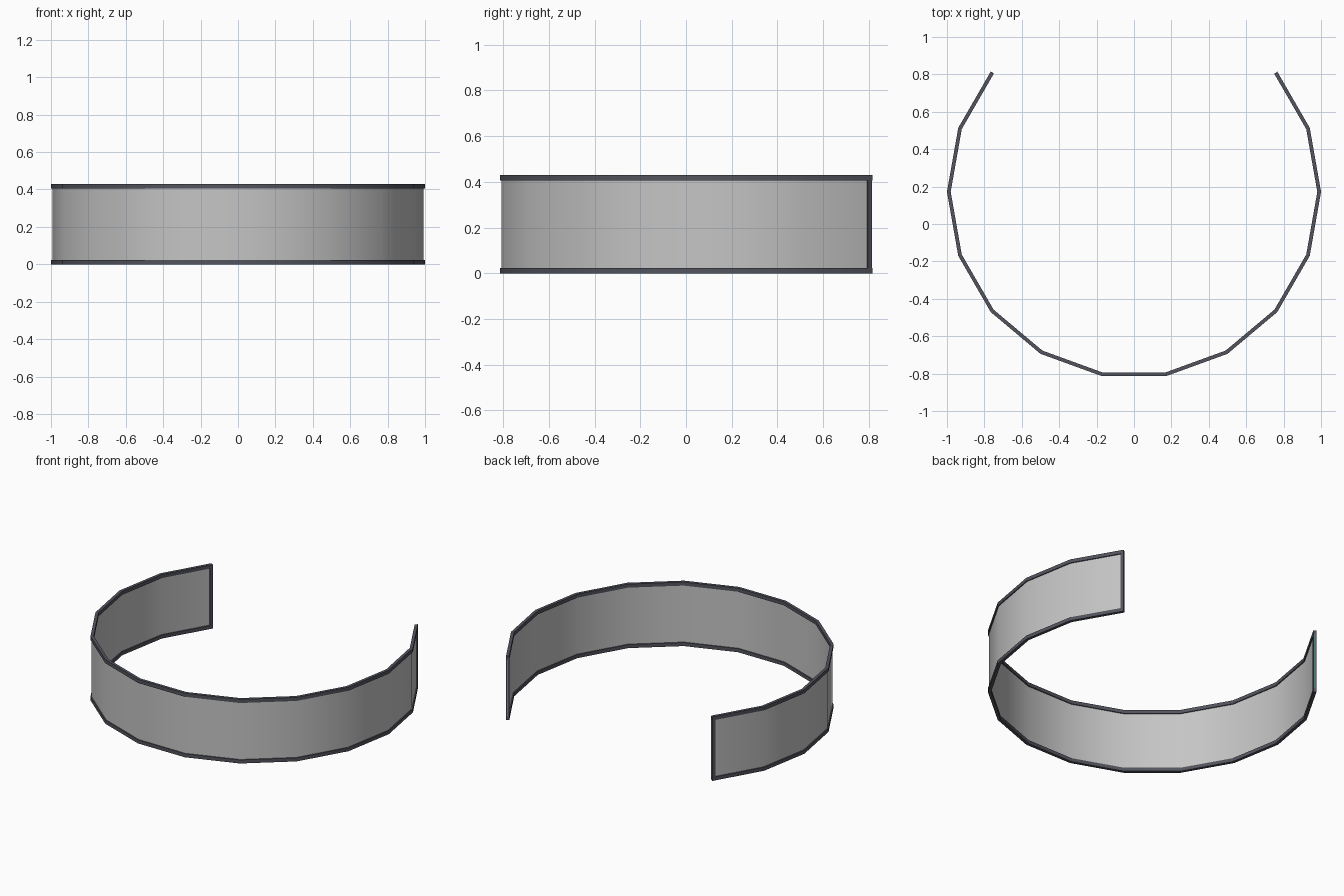
import bpy, bmesh, math
from mathutils import Vector

if "Cube" in bpy.data.objects:
    bpy.data.objects.remove(bpy.data.objects["Cube"])

R, CY, H = 0.99, 0.172, 0.43      # ring radius, ring centre y, height
W, T = 0.01, 0.024                # half width and height of the frame bars


def material(name, col):
    m = bpy.data.materials.new(name)
    m.diffuse_color = (*col, 1)
    m.use_nodes = True
    m.node_tree.nodes["Principled BSDF"].inputs["Base Color"].default_value = m.diffuse_color
    return m


dark = material("dark slate", (0.085, 0.088, 0.11))
grey = material("pale grey", (0.56, 0.56, 0.56))
teal = material("teal", (0.05, 0.30, 0.28))


def arc(r):
    # 18-sided ring with four sides left open at the back
    pts = []
    for i in range(14):
        a = math.radians(-220 + 20 * i)
        pts.append(Vector((r * math.cos(a), CY + r * math.sin(a), 0)))
    return pts


def sweep(name, section, mat, closed=True):
    # sweep a (radius, z) section along the arc
    bm = bmesh.new()
    rails = [[bm.verts.new((p.x, p.y, z)) for p in arc(r)] for r, z in section]
    n = len(rails)
    for k in range(n if closed else n - 1):
        a, b = rails[k], rails[(k + 1) % n]
        for i in range(13):
            bm.faces.new((a[i], a[i + 1], b[i + 1], b[i]))
    if closed:
        bm.faces.new([r[0] for r in rails])
        bm.faces.new([r[-1] for r in rails])
        bmesh.ops.recalc_face_normals(bm, faces=bm.faces)
    return finish(name, bm, mat)


def finish(name, bm, mat):
    me = bpy.data.meshes.new(name)
    bm.to_mesh(me)
    bm.free()
    me.materials.append(mat)
    ob = bpy.data.objects.new(name, me)
    bpy.context.collection.objects.link(ob)
    bpy.context.view_layer.objects.active = ob
    ob.select_set(True)
    bpy.ops.object.shade_smooth_by_angle(angle=math.radians(30))
    ob.select_set(False)
    return ob


def rail(name, z0):
    sweep(name, [(R - W, z0), (R + W, z0), (R + W, z0 + T), (R - W, z0 + T)], dark)


def block(name, centre, along, length, width, height, mat):
    bm = bmesh.new()
    bmesh.ops.create_cube(bm, size=1)
    ob = finish(name, bm, mat)
    ob.location = centre
    ob.scale = (length, width, height)
    ob.rotation_euler.z = math.atan2(along.y, along.x)


# curved panel and its top and bottom rails
sweep("curved_panel", [(R + 0.003, T / 2), (R + 0.003, H - T / 2),
                       (R - 0.003, H - T / 2), (R - 0.003, T / 2)], grey)
rail("bottom_rail", 0)
rail("top_rail", H - T)

# end posts
pts = arc(R)
mid = Vector((0, 0, H / 2))
for name, end, nxt in (("left_post", pts[0], pts[1]), ("right_post", pts[-1], pts[-2])):
    d = (nxt - end).normalized()
    block(name, end + d * 0.01 + mid, d, 0.02, 0.02, H - 0.002, dark)

# thin teal strip on the left end
d = (pts[1] - pts[0]).normalized()
block("end_strip", pts[0] - d * 0.0005 + mid, d, 0.003, 0.007, H - 2 * T, teal)
